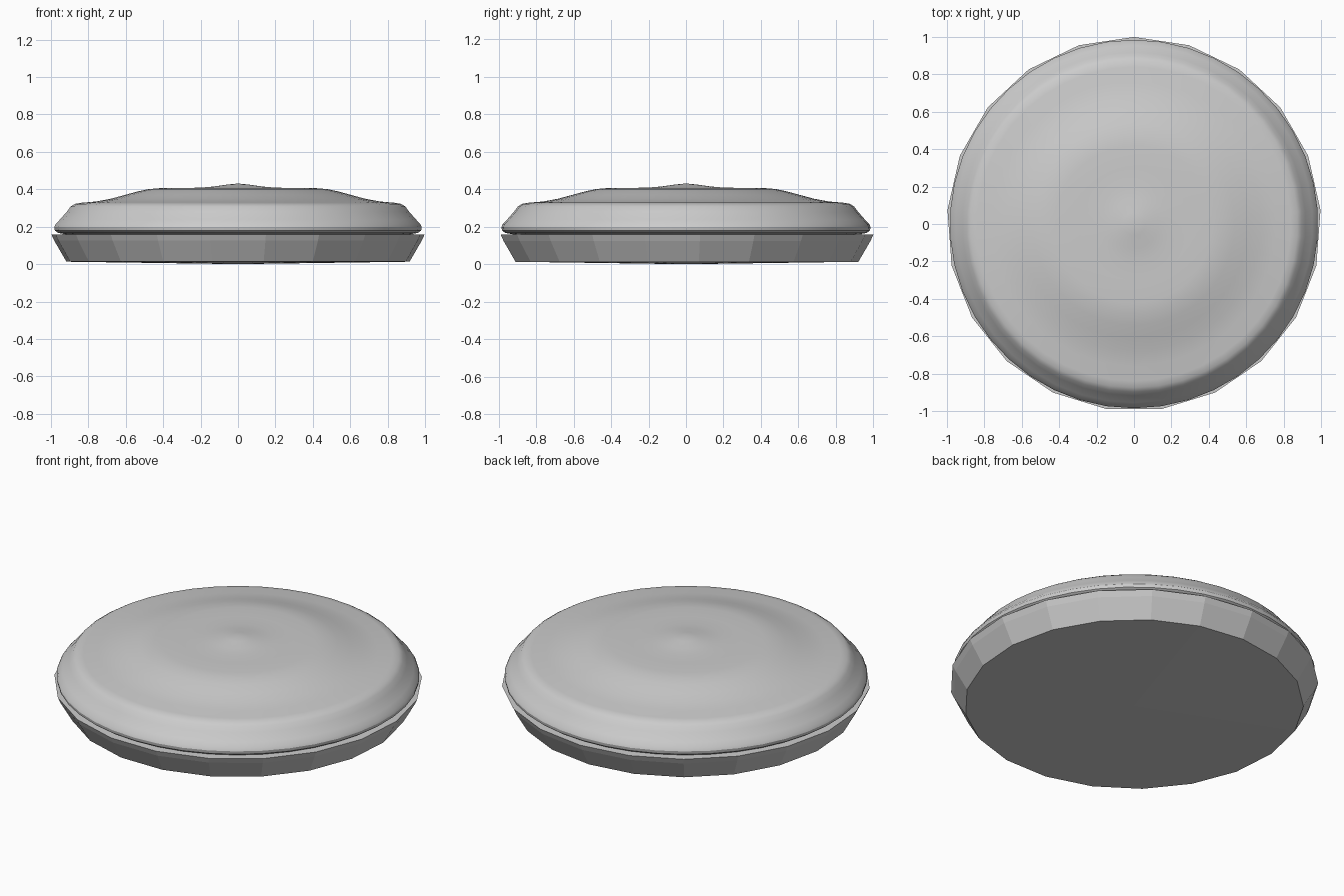
import bpy
import bmesh
import math

if "Cube" in bpy.data.objects:
    bpy.data.objects.remove(bpy.data.objects["Cube"])


def lathe(name, profile, sides, start_angle, smooth_angle=None):
    """Revolve a (radius, z) profile about z; radius 0 becomes a centre point."""
    bm = bmesh.new()
    rings = []
    for r, z in profile:
        if r == 0:
            rings.append([bm.verts.new((0, 0, z))] * sides)
        else:
            rings.append([bm.verts.new((r * math.cos(start_angle + 2 * math.pi * i / sides),
                                        r * math.sin(start_angle + 2 * math.pi * i / sides), z))
                          for i in range(sides)])
    for low, high in zip(rings, rings[1:]):
        for i in range(sides):
            j = (i + 1) % sides
            corners = list(dict.fromkeys([low[i], low[j], high[j], high[i]]))
            bm.faces.new(corners)
    bmesh.ops.recalc_face_normals(bm, faces=bm.faces[:])
    mesh = bpy.data.meshes.new(name)
    bm.to_mesh(mesh)
    bm.free()
    obj = bpy.data.objects.new(name, mesh)
    bpy.context.collection.objects.link(obj)
    if smooth_angle is not None:
        bpy.context.view_layer.objects.active = obj
        obj.select_set(True)
        bpy.ops.object.shade_smooth_by_angle(angle=math.radians(smooth_angle))
        obj.select_set(False)
    return obj


# Faceted 21-sided tray with a slightly bulged underside
lathe("base_tray",
      [(0, 0.0), (0.92, 0.013), (0.985, 0.125), (1.0, 0.158), (0.93, 0.16), (0, 0.16)],
      21, math.pi / 2)

# Rounded cover with a stepped crown and small central peak
lathe("domed_cover",
      [(0.93, 0.161), (0.965, 0.167), (0.982, 0.18), (0.985, 0.198), (0.978, 0.214),
       (0.955, 0.238), (0.918, 0.28), (0.898, 0.307), (0.875, 0.322), (0.84, 0.328),
       (0.76, 0.335), (0.68, 0.35), (0.61, 0.369), (0.54, 0.388), (0.48, 0.401),
       (0.42, 0.406), (0.30, 0.407), (0.20, 0.409), (0.13, 0.415), (0.06, 0.425), (0, 0.431)],
      42, math.pi / 2, 30)
